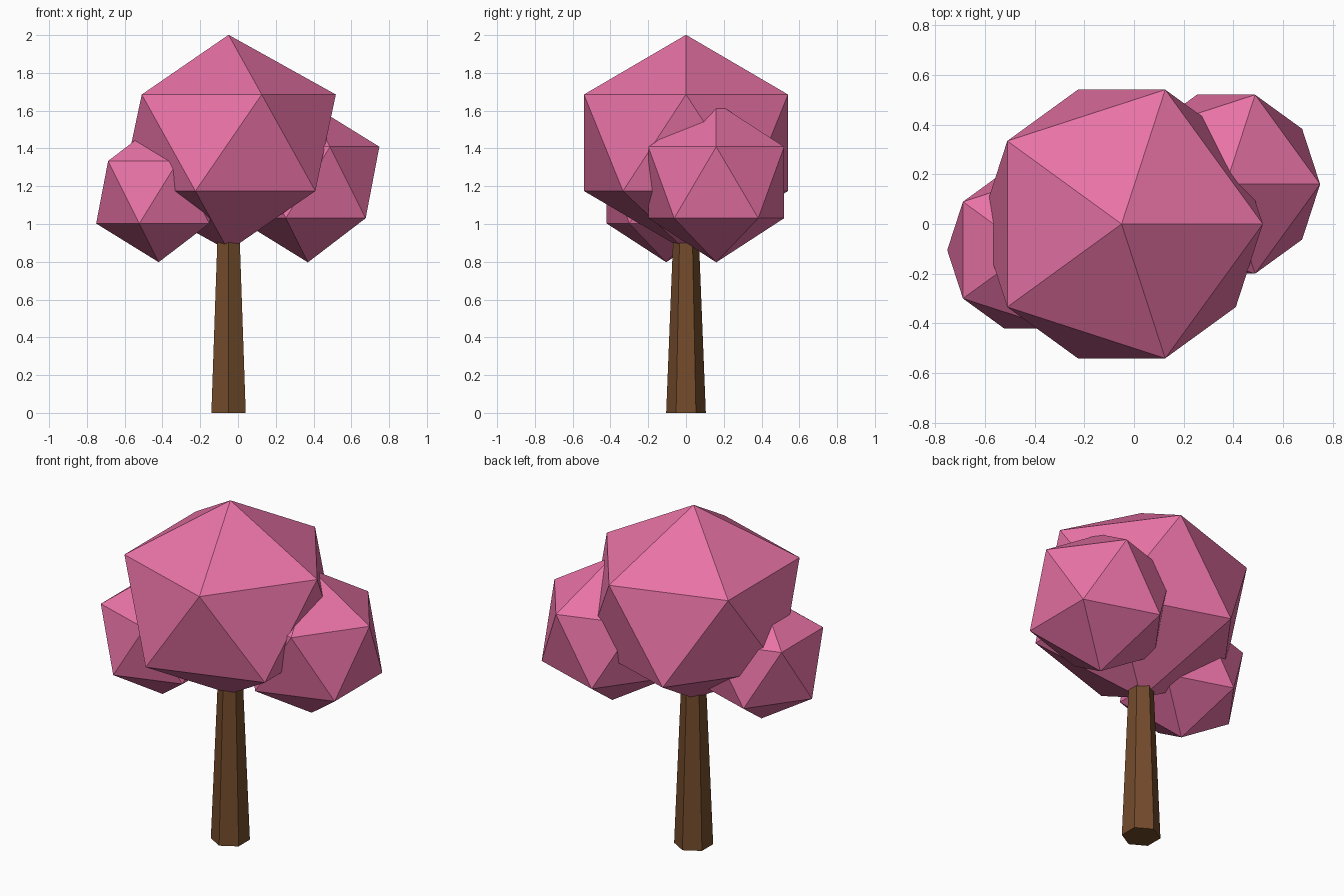
import bpy

if "Cube" in bpy.data.objects:
    bpy.data.objects.remove(bpy.data.objects["Cube"])


def material(name, color):
    mat = bpy.data.materials.new(name)
    mat.diffuse_color = (*color, 1)
    mat.use_nodes = True
    mat.node_tree.nodes["Principled BSDF"].inputs["Base Color"].default_value = mat.diffuse_color
    return mat


PINK = material("blossom_pink", (0.81, 0.17, 0.38))
BROWN = material("bark_brown", (0.17, 0.07, 0.025))


def finish(name, mat):
    obj = bpy.context.object
    obj.name = name
    obj.data.materials.append(mat)
    return obj


def foliage(name, center, radius, height_scale=1.0):
    bpy.ops.mesh.primitive_ico_sphere_add(subdivisions=1, radius=radius, location=center)
    finish(name, PINK).scale.z = height_scale


# Tapered six-sided trunk, its top buried in the foliage
bpy.ops.mesh.primitive_cone_add(vertices=6, radius1=0.105, radius2=0.065, depth=1.0,
                                location=(-0.05, 0, 0.5))
finish("trunk", BROWN)

# Faceted blossom clumps: a large crown and two smaller side clumps
foliage("crown", (-0.05, 0, 1.43), 0.635, 0.9)
foliage("right_clump", (0.37, 0.16, 1.22), 0.423)
foliage("left_clump", (-0.42, -0.105, 1.168), 0.37)
